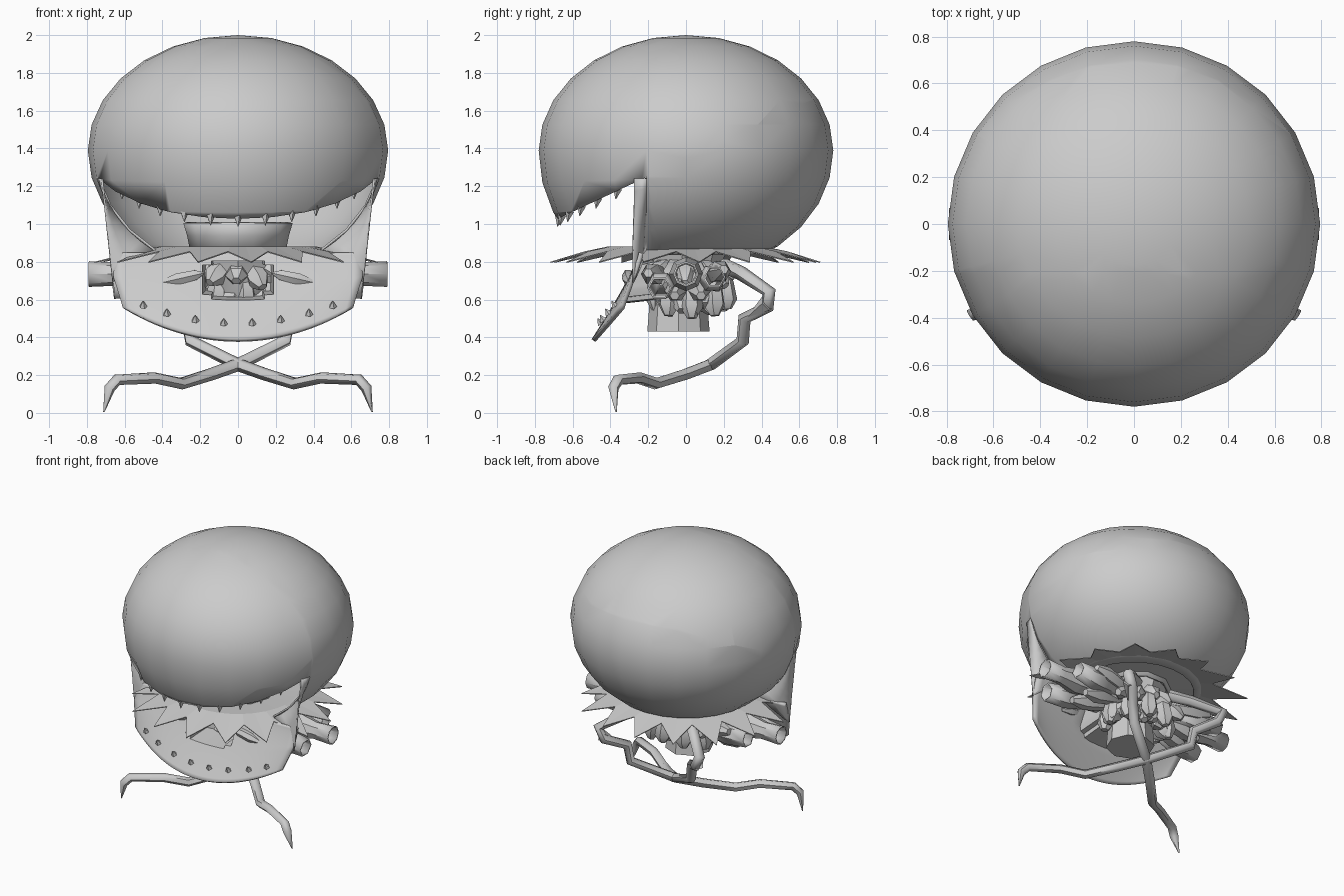
import bpy, bmesh, math, random
from mathutils import Vector

random.seed(4)
if "Cube" in bpy.data.objects:
    bpy.data.objects.remove(bpy.data.objects["Cube"])

grey = bpy.data.materials.new("plain grey")
grey.use_nodes = True
GREY = (0.6, 0.6, 0.6, 1)
grey.diffuse_color = GREY
grey.node_tree.nodes["Principled BSDF"].inputs["Base Color"].default_value = GREY


def add_object(name, bm, smooth=None, thick=0):
    bmesh.ops.recalc_face_normals(bm, faces=bm.faces)
    mesh = bpy.data.meshes.new(name)
    bm.to_mesh(mesh)
    bm.free()
    mesh.materials.append(grey)
    ob = bpy.data.objects.new(name, mesh)
    bpy.context.collection.objects.link(ob)
    if thick:
        mod = ob.modifiers.new("thickness", 'SOLIDIFY')
        mod.thickness = thick
        mod.offset = -1
    if smooth:
        bpy.ops.object.select_all(action='DESELECT')
        ob.select_set(True)
        bpy.context.view_layer.objects.active = ob
        bpy.ops.object.shade_smooth_by_angle(angle=math.radians(smooth))
    return ob


def grid(bm, rows):
    """Skin rows of points with quads."""
    rows = [[bm.verts.new(p) for p in row] for row in rows]
    for a, b in zip(rows, rows[1:]):
        for i in range(len(a) - 1):
            bm.faces.new((a[i], a[i + 1], b[i + 1], b[i]))


def lathe(bm, start, end, profile, sides=6, closed=True):
    """Rings of (position along axis, radius) around the line start-end."""
    start, end = Vector(start), Vector(end)
    turn = (end - start).to_track_quat('Z', 'Y')
    rings = []
    for t, r in profile:
        ring = []
        for i in range(sides):
            a = math.tau * i / sides
            ring.append(bm.verts.new(start.lerp(end, t) + turn @ Vector((r * math.cos(a), r * math.sin(a), 0))))
        rings.append(ring)
    for a, b in zip(rings, rings[1:]):
        for i in range(sides):
            j = (i + 1) % sides
            bm.faces.new((a[i], a[j], b[j], b[i]))
    if closed:
        bm.faces.new(rings[0])
        bm.faces.new(rings[-1])


# Domed head, hollow, fuller at the front lip, with the mouth cut out
CZ, RX, RY, UP, DOWN = 1.39, 0.795, 0.78, 0.61, 0.65
BACK = -0.21
bm = bmesh.new()
bmesh.ops.create_uvsphere(bm, u_segments=24, v_segments=14, radius=1)
for v in bm.verts:
    deep = DOWN + 0.12 * max(0, -v.co.y)
    v.co = (v.co.x * RX, v.co.y * RY, CZ + v.co.z * (UP if v.co.z > 0 else deep))
lip_point, lip_normal = Vector((0, -0.27, 1.22)), Vector((0, -0.47, 1)).normalized()
for co, no, trim in (((0, BACK, 0), (0, 1, 0), False), (lip_point, lip_normal, False),
                     ((0, 0, 0.84), (0, 0, 1), True)):
    bmesh.ops.bisect_plane(bm, geom=bm.verts[:] + bm.edges[:] + bm.faces[:],
                           plane_co=co, plane_no=no, clear_inner=trim)
mouth = []
for f in bm.faces:
    c = f.calc_center_median()
    if c.y < BACK and (c - lip_point).dot(lip_normal) < 0:
        mouth.append(f)
bmesh.ops.delete(bm, geom=mouth, context='FACES')
add_object("domed_head", bm, 40, 0.012)

# Cheek webs from the head down to the jaw corners
for side, label in ((1, "left"), (-1, "right")):
    bm = bmesh.new()
    rows = []
    for i in range(9):
        t = i / 8
        z = 1.24 - 0.38 * t
        dome = RX * math.sqrt(1 - ((z - CZ) / (DOWN + 0.03)) ** 2 - (BACK / RY) ** 2)
        out = 0.725 - 0.06 * t
        low = z - 0.17 * t
        rows.append([(side * out, -0.275, low), (side * (out + dome) / 2, -0.235, (z + low) / 2),
                     (side * dome, BACK, z)])
    grid(bm, rows)
    add_object(label + "_cheek", bm, 60, 0.01)


# Hanging lower jaw, a curved plate
def jaw_point(s, t):
    x = s * (0.61 + 0.05 * min(1, t * 2))
    bottom = 0.39 + 0.45 * x * x
    y = -0.25 - 0.25 * (1 - t) ** 1.2 * (1 - 0.6 * s * s)
    return Vector((x, y, bottom + (0.85 - bottom) * t))


# The throat pocket is pushed back out of the jaw plate
bm = bmesh.new()
grid(bm, [[jaw_point(i / 14, t / 20) for i in range(-14, 15)] for t in range(21)])
pocket = []
for f in bm.faces:
    c = f.calc_center_median()
    if (abs(c.x) / 0.2) ** 3 + (abs(c.z - 0.705) / 0.105) ** 3 < 1:
        pocket.append(f)
pushed = bmesh.ops.extrude_face_region(bm, geom=pocket)
bmesh.ops.delete(bm, geom=pocket, context='FACES')
for v in pushed["geom"]:
    if isinstance(v, bmesh.types.BMVert):
        v.co = (v.co.x * 0.9, -0.15 + (0.8 - v.co.z) * 0.35, 0.72 + (v.co.z - 0.705) * 0.9)
add_object("lower_jaw", bm, 50, 0.025)

# Teeth on both lips
bm = bmesh.new()
for i in range(-5, 6):
    a = i * 0.2
    x, y = 0.73 * math.sin(a), -0.67 * math.cos(a)
    z = 1.22 + 0.47 * (y + 0.27)
    lathe(bm, (x, y, z + 0.01), (x, y - 0.01, z - 0.045), [(0, 0.025), (1, 0.002)], 5)
add_object("upper_teeth", bm)
bm = bmesh.new()
for s in (-0.8, -0.6, -0.36, -0.12, 0.12, 0.36, 0.6, 0.8):
    p = jaw_point(s, 0.17)
    lathe(bm, p, p + Vector((0, -0.02, 0.03)), [(0, 0.022), (1, 0.002)], 5)
add_object("lower_teeth", bm)

# Throat rim inside the mouth
bm = bmesh.new()
lathe(bm, (0, 0, 0.84), (0, 0, 1.01), [(0, 0.23), (0.6, 0.25), (1, 0.27)], 10, False)
add_object("throat_rim", bm, 40, 0.02)

# Claws reaching in beside the throat
bm = bmesh.new()
for side in (1, -1):
    lathe(bm, (side * 0.4, -0.3, 0.69), (side * 0.18, -0.31, 0.74),
          [(0, 0.015), (0.35, 0.035), (0.8, 0.03), (1, 0.005)])
add_object("throat_claws", bm, 40)

# Star-shaped collar under the head
bm = bmesh.new()
POINTS = 16
hub = bm.verts.new((0, 0, 0.86))
inner, outer = [], []
for i in range(POINTS * 2):
    a = math.tau * (i + 0.5) / (POINTS * 2)
    tip = i % 2 == 0
    r = random.uniform(0.71, 0.78) if tip else 0.54
    inner.append(bm.verts.new((0.42 * math.cos(a), 0.42 * math.sin(a), 0.88)))
    outer.append(bm.verts.new((r * math.cos(a), r * math.sin(a), 0.8 if tip else 0.855)))
for i in range(POINTS * 2):
    j = (i + 1) % (POINTS * 2)
    bm.faces.new((hub, inner[i], inner[j]))
    bm.faces.new((inner[i], outer[i], outer[j], inner[j]))
add_object("spiked_collar", bm, None, 0.006)

# Core and neck stump
bm = bmesh.new()
lathe(bm, (0, -0.02, 0.52), (0, -0.02, 0.87),
      [(0, 0.1), (0.3, 0.17), (0.7, 0.2), (1, 0.24)], 8)
add_object("core", bm, 40)
bm = bmesh.new()
lathe(bm, (0, -0.04, 0.43), (0, -0.04, 0.62), [(0, 0.165), (1, 0.15)], 8)
add_object("neck_stump", bm, 30)

# Pods clustered around the core, the lower ones drooping
PODS = [(0, 0.02), (0.25, 0.05), (0.75, 0.06), (1, 0.025)]
bm = bmesh.new()
for i in range(16):
    a = math.tau * i / 16
    for base, reach in ((0.76, 0.3), (0.63, 0.2)):
        x, y = math.cos(a + base), math.sin(a + base)
        r = reach * random.uniform(0.85, 1)
        lathe(bm, (0.12 * x, 0.1 * y, base + 0.05),
              (1.35 * r * x, 0.85 * r * y, base - random.uniform(0.05, 0.11)), PODS)
for i in range(9):
    a = math.tau * i / 9
    x, y = math.cos(a), math.sin(a)
    lathe(bm, (0.2 * x, 0.17 * y + 0.03, 0.74),
          (0.24 * x, 0.19 * y + 0.03, random.uniform(0.5, 0.55)), PODS)
add_object("core_pods", bm, 40)

# Exhaust pipes and side pods
for side, label in ((1, "left"), (-1, "right")):
    bm = bmesh.new()
    lathe(bm, (side * 0.25, 0, 0.735), (side * 0.79, 0, 0.735),
          [(0, 0.05), (0.5, 0.09), (0.75, 0.062), (1, 0.068)], 8, False)
    lathe(bm, (side * 0.25, -0.12, 0.7), (side * 0.66, -0.14, 0.66),
          [(0, 0.04), (0.6, 0.075), (1, 0.065)], 6, False)
    lathe(bm, (side * 0.2, 0.12, 0.7), (side * 0.62, 0.15, 0.72),
          [(0, 0.04), (0.6, 0.075), (1, 0.06)], 6, False)
    add_object(label + "_exhaust_pipes", bm, 40, 0.01)
    bm = bmesh.new()
    for y, z in ((-0.2, 0.74), (-0.06, 0.62), (0.08, 0.62), (0.2, 0.76)):
        lathe(bm, (side * 0.1, y * 0.6, 0.72), (side * 0.5, y, z), PODS)
    add_object(label + "_side_pods", bm, 40)

# Crossing tentacles with hooked tips
PATH = [(-0.14, 0.2, 0.78), (-0.26, 0.29, 0.74), (-0.42, 0.44, 0.64), (-0.38, 0.43, 0.56),
        (-0.27, 0.31, 0.5), (-0.25, 0.3, 0.38), (0, 0.13, 0.255), (0.14, 0, 0.205),
        (0.3, -0.16, 0.155), (0.44, -0.25, 0.185), (0.64, -0.36, 0.175), (0.68, -0.385, 0.13),
        (0.71, -0.37, 0.005)]
for side, label in ((1, "left"), (-1, "right")):
    curve = bpy.data.curves.new(label + "_tentacle", 'CURVE')
    curve.dimensions = '3D'
    curve.bevel_depth = 0.038
    curve.bevel_resolution = 1
    curve.use_fill_caps = True
    line = curve.splines.new('POLY')
    line.points.add(len(PATH) - 1)
    for i, (point, (x, y, z)) in enumerate(zip(line.points, PATH)):
        point.co = (side * x, y, z, 1)
        point.radius = 0.1 if i == len(PATH) - 1 else 1.05 - 0.025 * i
    curve.materials.append(grey)
    ob = bpy.data.objects.new(label + "_tentacle", curve)
    bpy.context.collection.objects.link(ob)
    bpy.ops.object.select_all(action='DESELECT')
    ob.select_set(True)
    bpy.context.view_layer.objects.active = ob
    bpy.ops.object.convert(target='MESH')
    bpy.ops.object.shade_smooth_by_angle(angle=math.radians(60))
    bm = bmesh.new()
    lathe(bm, (side * -0.4, 0.43, 0.58), (side * -0.33, 0.33, 0.51), [(0, 0.045), (1, 0.005)], 5)
    add_object(label + "_knee_spur", bm)
